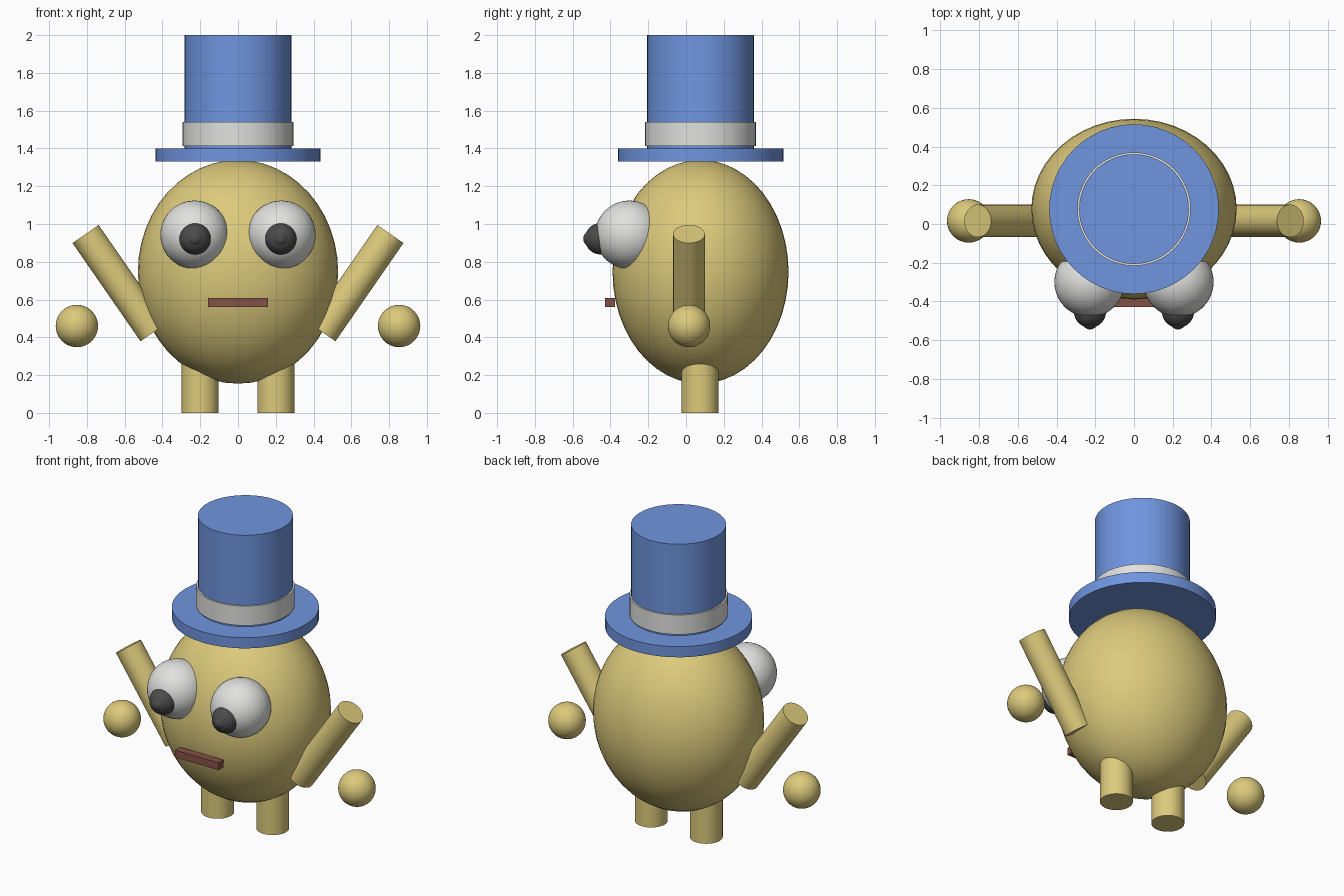
import bpy
import math
from mathutils import Vector

cube = bpy.data.objects.get("Cube")
if cube:
    bpy.data.objects.remove(cube, do_unlink=True)


def material(name, rgb):
    m = bpy.data.materials.new(name)
    m.use_nodes = True
    m.diffuse_color = (*rgb, 1)
    m.node_tree.nodes["Principled BSDF"].inputs["Base Color"].default_value = (*rgb, 1)
    return m


yellow = material("mustard yellow", (0.72, 0.59, 0.2))
blue = material("hat blue", (0.16, 0.3, 0.74))
white = material("soft white", (0.75, 0.75, 0.74))
dark = material("charcoal", (0.07, 0.07, 0.07))
red = material("brick red", (0.23, 0.085, 0.06))


def finish(name, mat, smooth=True):
    ob = bpy.context.object
    ob.name = ob.data.name = name
    ob.data.materials.append(mat)
    if smooth:
        bpy.ops.object.shade_smooth_by_angle(angle=math.radians(40))
    return ob


def ball(name, mat, centre, radii):
    bpy.ops.mesh.primitive_uv_sphere_add(segments=48, ring_count=24, location=centre)
    bpy.context.object.scale = radii
    bpy.ops.object.transform_apply(location=False, rotation=False, scale=True)
    return finish(name, mat)


def rod(name, mat, start, end, radius):
    a, b = Vector(start), Vector(end)
    bpy.ops.mesh.primitive_cylinder_add(
        vertices=48, radius=radius, depth=(b - a).length, location=(a + b) / 2,
        rotation=(b - a).to_track_quat('Z', 'Y').to_euler())
    return finish(name, mat)


# Egg-shaped body
MID = 0.077
ball("body", yellow, (0, MID, 0.747), (0.53, 0.466, 0.592))

# Top hat
for name, mat, low, high, radius in (
        ("hat_brim", blue, 1.33, 1.4, 0.438),
        ("hat_crown", blue, 1.39, 2.0, 0.283),
        ("hat_band", white, 1.412, 1.54, 0.293)):
    rod(name, mat, (0, MID, low), (0, MID, high), radius)

# Paired parts
for side, s in (("left", 1), ("right", -1)):
    ball(side + "_eye", white, (s * 0.23, -0.3, 0.943), (0.181,) * 3)
    ball(side + "_pupil", dark, (s * 0.227, -0.452, 0.922), (0.083,) * 3)
    ball(side + "_pupil_tip", dark, (s * 0.227, -0.501, 0.922), (0.043,) * 3)
    rod(side + "_arm", yellow, (s * 0.447, 0.016, 0.427), (s * 0.807, 0.016, 0.947), 0.084)
    ball(side + "_hand", yellow, (s * 0.853, 0.016, 0.46), (0.112,) * 3)
    rod(side + "_leg", yellow, (s * 0.2, 0.075, 0), (s * 0.2, 0.075, 0.32), 0.098)

# Straight bar mouth
bpy.ops.mesh.primitive_cube_add(size=1, location=(0, -0.402, 0.585))
bpy.context.object.scale = (0.315, 0.052, 0.048)
bpy.ops.object.transform_apply(location=False, rotation=False, scale=True)
finish("mouth", red, smooth=False)
